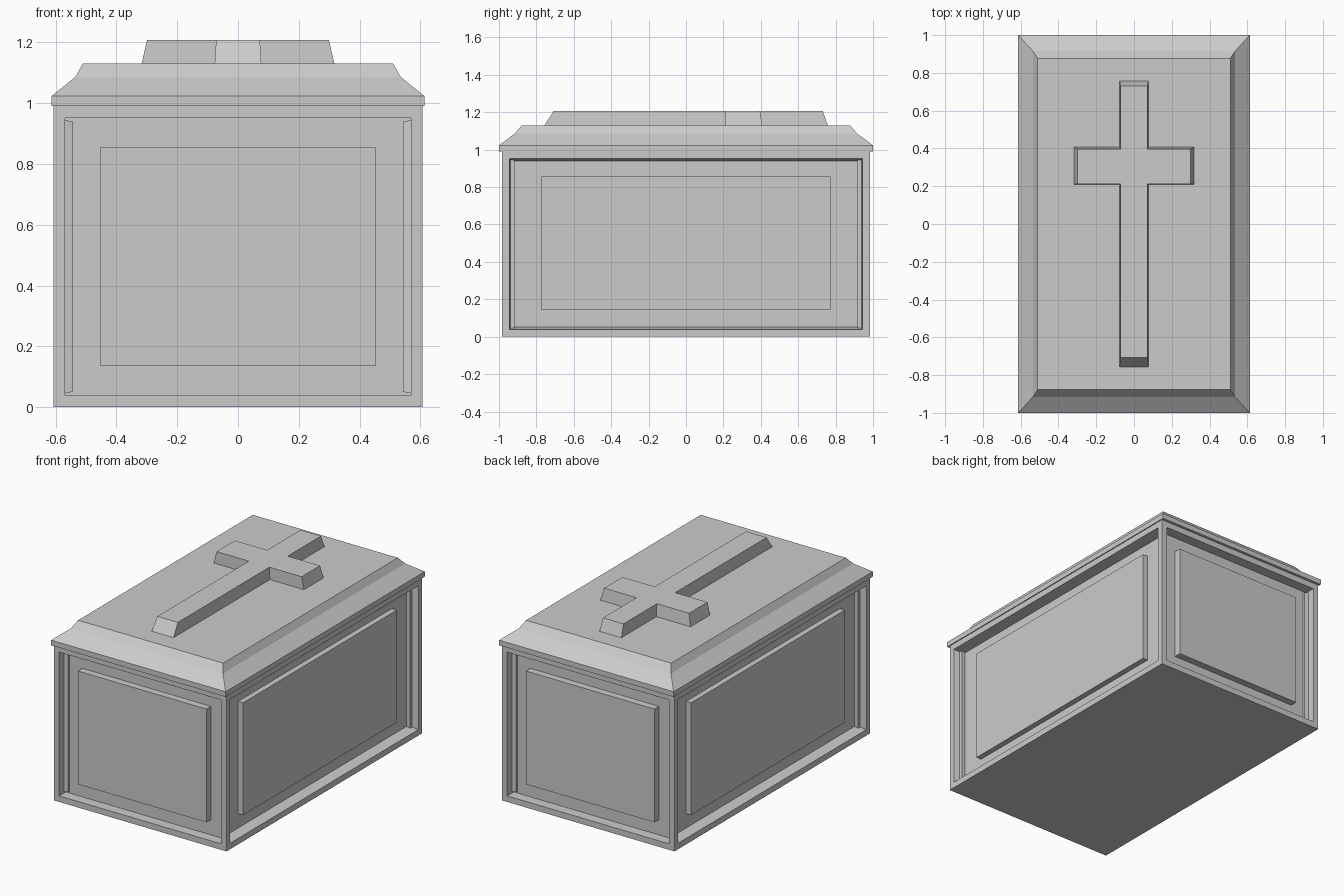
import bpy, bmesh
from mathutils import Matrix, Vector

if "Cube" in bpy.data.objects:
    bpy.data.objects.remove(bpy.data.objects["Cube"])


def finish(name, bm):
    bmesh.ops.recalc_face_normals(bm, faces=bm.faces)
    mesh = bpy.data.meshes.new(name)
    bm.to_mesh(mesh)
    bm.free()
    ob = bpy.data.objects.new(name, mesh)
    bpy.context.collection.objects.link(ob)
    return ob


def box(name, lo, hi):
    bm = bmesh.new()
    lo, hi = Vector(lo), Vector(hi)
    bmesh.ops.create_cube(bm, size=1, matrix=Matrix.Translation((lo + hi) / 2)
                          @ Matrix.Diagonal((hi - lo).to_4d()))
    return finish(name, bm)


def stack(name, rings):
    """Closed solid joining outlines of equal point count, bottom to top."""
    bm = bmesh.new()
    loops = [[bm.verts.new((x, y, z)) for x, y in pts] for pts, z in rings]
    n = len(loops[0])
    for a, b in zip(loops, loops[1:]):
        for i in range(n):
            j = (i + 1) % n
            bm.faces.new((a[i], a[j], b[j], b[i]))
    bm.faces.new(loops[0][::-1])
    bm.faces.new(loops[-1])
    return finish(name, bm)


def rect(x, y):
    return [(-x, -y), (x, -y), (x, y), (-x, y)]


# Tomb body with a recess in each of its four walls
BX, BY, BZ, DEPTH = 0.607, 0.983, 0.99, 0.065
bm = bmesh.new()
bmesh.ops.create_cube(bm, size=1, matrix=Matrix.Translation((0, 0, BZ / 2))
                      @ Matrix.Diagonal((2 * BX, 2 * BY, BZ, 1)))
bm.normal_update()
for face in [f for f in bm.faces if abs(f.normal.z) < 0.5]:
    taper = 0.018 if abs(face.normal.x) > 0.5 else 0.001
    bmesh.ops.inset_individual(bm, faces=[face], thickness=0.054)
    bmesh.ops.inset_individual(bm, faces=[face], thickness=taper, depth=-DEPTH)
finish("tomb_body", bm)

# Raised panels standing inside the recesses
for s, end, side in ((-1, "front", "left"), (1, "back", "right")):
    y = sorted((s * (BY - 0.07), s * (BY - 0.02)))
    box(end + "_panel", (-0.452, y[0], 0.136), (0.452, y[1], 0.856))
    x = sorted((s * (BX - 0.07), s * (BX - 0.03)))
    box(side + "_panel", (x[0], -0.772, 0.142), (x[1], 0.772, 0.856))

# Lid: thin rim, then two sloping steps up to the flat top
stack("lid", [(rect(0.613, 1.0), 0.99), (rect(0.613, 1.0), 1.023),
              (rect(0.535, 0.915), 1.086), (rect(0.51, 0.877), 1.13)])


# Raised cross with sloped ends
def cross(w, arm, foot, head, a0, a1):
    half = [(w, foot), (w, a0), (arm, a0), (arm, a1), (w, a1), (w, head)]
    return half + [(-x, y) for x, y in reversed(half)]


stack("lid_cross", [(cross(0.077, 0.318, -0.76, 0.76, 0.21, 0.408), 1.125),
                    (cross(0.072, 0.299, -0.707, 0.731, 0.212, 0.396), 1.207)])
